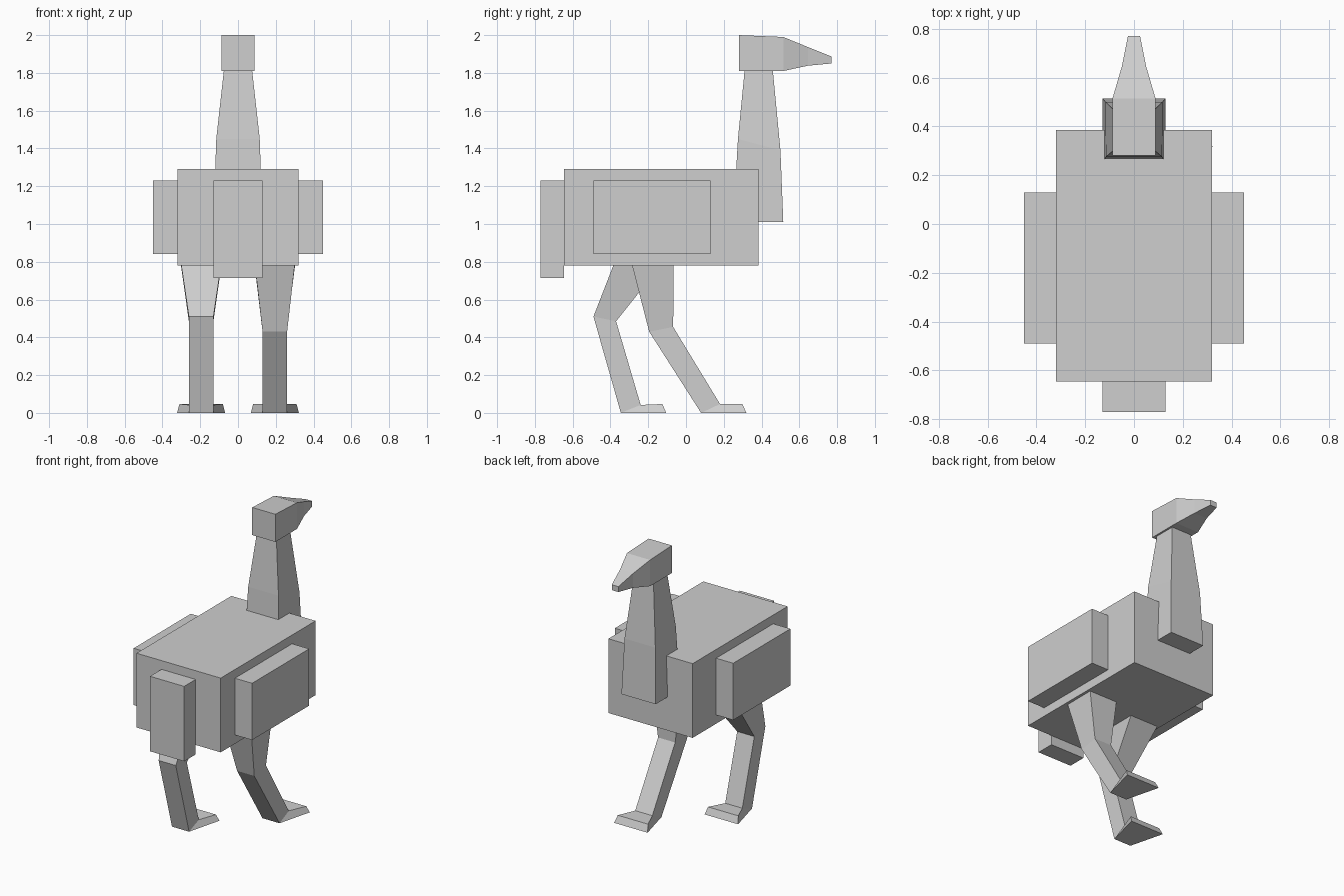
import bpy, bmesh

if "Cube" in bpy.data.objects:
    bpy.data.objects.remove(bpy.data.objects["Cube"], do_unlink=True)

# One plain grey for the whole bird
grey = bpy.data.materials.new("plain_grey")
grey.use_nodes = True
colour = (0.62, 0.62, 0.62, 1)
grey.diffuse_color = colour
grey.node_tree.nodes["Principled BSDF"].inputs["Base Color"].default_value = colour


def loft(name, rings, x=0):
    """Join four-sided rings; a ring is two (y, z, half width) edges."""
    bm = bmesh.new()
    loops = []
    for (y1, z1, w1), (y2, z2, w2) in rings:
        corners = [(x - w1, y1, z1), (x + w1, y1, z1), (x + w2, y2, z2), (x - w2, y2, z2)]
        loops.append([bm.verts.new(c) for c in corners])
    for a, b in zip(loops, loops[1:]):
        for i in range(4):
            j = (i + 1) % 4
            bm.faces.new((a[i], a[j], b[j], b[i]))
    bm.faces.new(loops[0])
    bm.faces.new(loops[-1])
    bmesh.ops.recalc_face_normals(bm, faces=bm.faces)
    mesh = bpy.data.meshes.new(name)
    bm.to_mesh(mesh)
    bm.free()
    mesh.materials.append(grey)
    obj = bpy.data.objects.new(name, mesh)
    bpy.context.collection.objects.link(obj)
    return obj


def box(name, half_x, y0, y1, z0, z1, x=0):
    return loft(name, [((y0, z, half_x), (y1, z, half_x)) for z in (z0, z1)], x)


# Body, tail and wings
box("body", 0.32, -0.645, 0.385, 0.78, 1.29)
box("tail", 0.13, -0.77, -0.645, 0.715, 1.23)
for side, sign in (("left", 1), ("right", -1)):
    box(side + "_wing", 0.065, -0.49, 0.13, 0.84, 1.23, sign * 0.385)

# Neck, tapering upward from the chest
loft("neck", [
    ((0.25, 1.01, 0.13), (0.515, 1.01, 0.13)),
    ((0.275, 1.45, 0.115), (0.5, 1.39, 0.117)),
    ((0.31, 1.81, 0.075), (0.46, 1.81, 0.075)),
])

# Head narrowing into the beak
loft("head", [
    ((0.28, 1.81, 0.088), (0.28, 2.0, 0.088)),
    ((0.515, 1.81, 0.088), (0.515, 1.99, 0.088)),
    ((0.645, 1.838, 0.05), (0.645, 1.937, 0.05)),
    ((0.77, 1.85, 0.025), (0.77, 1.887, 0.025)),
])

# Legs in mid stride: hip, knee, ankle and flared toe
strides = {
    "left_leg": (0.195, [(-0.285, 0.78), (-0.065, 0.78)], [(-0.195, 0.43), (-0.068, 0.455)],
                 [(0.08, 0), (0.18, 0.047)], [(0.32, 0), (0.298, 0.047)]),
    "right_leg": (-0.195, [(-0.385, 0.78), (-0.135, 0.78)], [(-0.49, 0.51), (-0.37, 0.485)],
                  [(-0.345, 0), (-0.24, 0.042)], [(-0.105, 0), (-0.125, 0.047)]),
}
widths = [(0.105, 0.107), (0.065, 0.065), (0.065, 0.065), (0.127, 0.115)]
for name, (x, *joints) in strides.items():
    rings = [((*a, wa), (*b, wb)) for (a, b), (wa, wb) in zip(joints, widths)]
    loft(name, rings, x)
